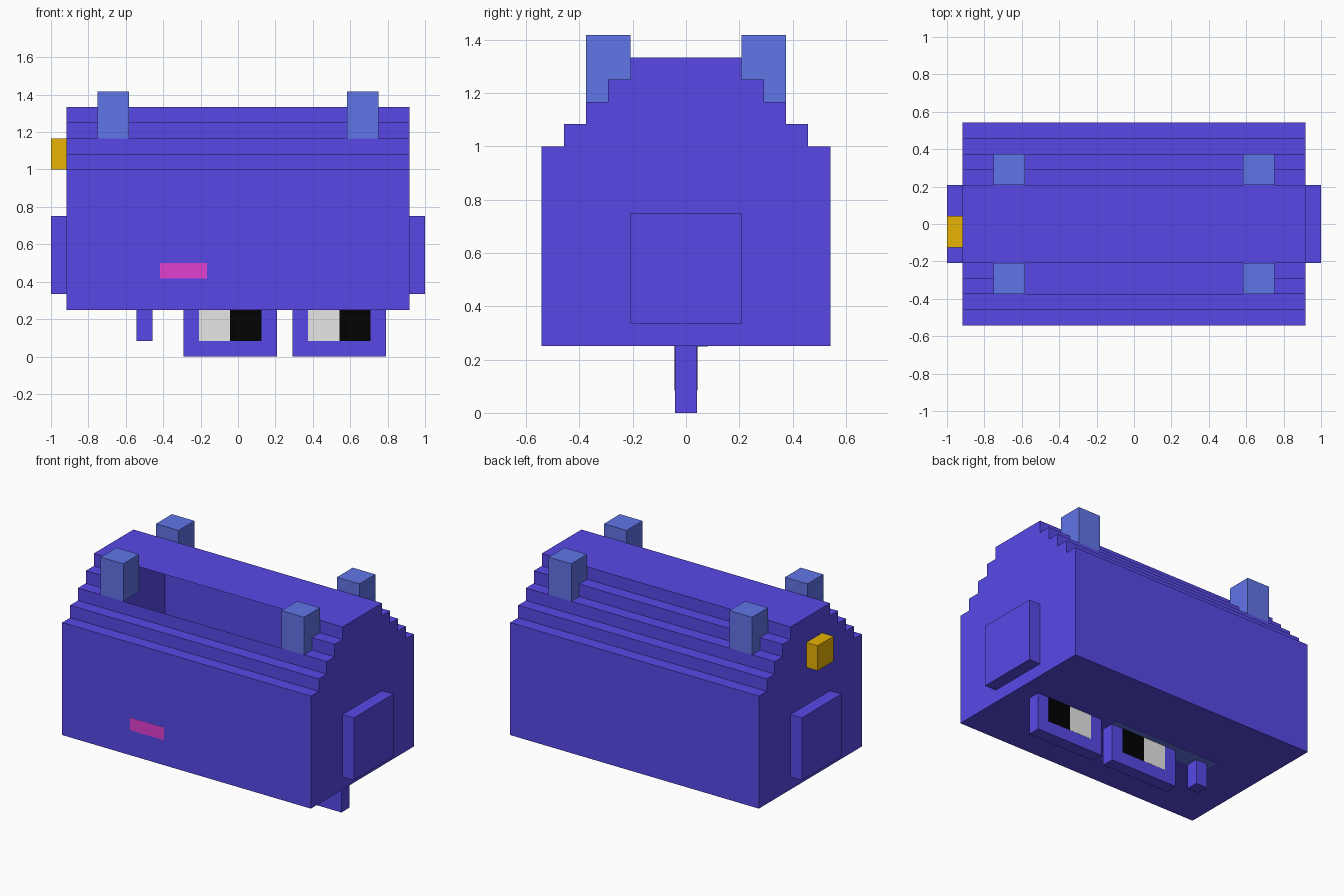
import bpy, bmesh

if "Cube" in bpy.data.objects:
    bpy.data.objects.remove(bpy.data.objects["Cube"])

U = 1 / 24  # the model sits on a grid of 24 steps per unit
T = 0.001   # thickness of painted plates


def material(name, r, g, b):
    lin = [((c / 255 + 0.055) / 1.055) ** 2.4 if c > 10 else c / 255 / 12.92 for c in (r, g, b)]
    m = bpy.data.materials.new(name)
    m.diffuse_color = (*lin, 1)
    m.use_nodes = True
    m.node_tree.nodes["Principled BSDF"].inputs["Base Color"].default_value = m.diffuse_color
    return m


VIOLET = material("violet", 87, 73, 231)
BLUE = material("soft blue", 97, 117, 231)
GOLD = material("gold", 231, 178, 3)
PINK = material("pink", 227, 64, 209)
WHITE = material("white", 231, 231, 231)
BLACK = material("black", 2, 2, 2)


def finish(name, bm, mat):
    mesh = bpy.data.meshes.new(name)
    bm.to_mesh(mesh)
    bm.free()
    mesh.materials.append(mat)
    ob = bpy.data.objects.new(name, mesh)
    bpy.context.collection.objects.link(ob)
    return ob


def box(name, mat, x, y, z):
    """Box from (low, high) pairs."""
    bm = bmesh.new()
    bmesh.ops.create_cube(bm, size=1)
    for v in bm.verts:
        for i, (lo, hi) in enumerate((x, y, z)):
            v.co[i] = lo if v.co[i] < 0 else hi
    return finish(name, bm, mat)


# hollow body: stepped profile swept along x, with a slot left open at the front
half = [(13, 6), (13, 24), (11, 24), (11, 26), (9, 26), (9, 28),
        (7, 28), (7, 30), (5, 30), (5, 32)]
profile = half + [(-y, z) for y, z in reversed(half)]
bm = bmesh.new()
rings = [[bm.verts.new((x * U, y * U, z * U)) for y, z in profile]
         for x in (-22, -14, 14, 22)]
n = len(profile)
for s in range(3):
    a, b = rings[s], rings[s + 1]
    for i in range(n):
        j = (i + 1) % n
        in_slot = all(-9 <= profile[k][0] <= -5 and profile[k][1] >= 28 for k in (i, j))
        if s == 1 and in_slot:
            continue
        bm.faces.new((a[i], a[j], b[j], b[i]))
bm.faces.new(rings[0])
bm.faces.new(rings[-1][::-1])
bmesh.ops.recalc_face_normals(bm, faces=bm.faces)
finish("hollow_body", bm, VIOLET)

# four short posts on the roof steps
for x in (-18, 14):
    for y in (-9, 5):
        box("roof_post", BLUE, (x * U, (x + 4) * U), (y * U, (y + 4) * U), (28 * U, 34 * U))

# raised panels on both ends
for x in (-24, 22):
    box("end_panel", VIOLET, (x * U, (x + 2) * U), (-5 * U, 5 * U), (8 * U, 18 * U))

# gold block on the left end
box("gold_block", GOLD, (-1, -22 * U), (-3 * U, U), (24 * U, 28 * U))

# pink plate on the front
box("pink_plate", PINK, (-10 * U, -4 * U), (-13 * U - T, -13 * U), (10 * U, 12 * U))

# hanging frames with a white and a black plate on each side
for x in (-7, 7):
    box("hanging_frame", VIOLET, (x * U, (x + 12) * U), (-U, U), (0, 6 * U))
    for y in (-U - T, U):
        box("white_plate", WHITE, ((x + 2) * U, (x + 6) * U), (y, y + T), (2 * U, 6 * U))
        box("black_plate", BLACK, ((x + 6) * U, (x + 10) * U), (y, y + T), (2 * U, 6 * U))

# small hanging peg and the blue strip on the underside
box("hanging_peg", VIOLET, (-13 * U, -11 * U), (-U, U), (2 * U, 6 * U))
box("underside_strip", BLUE, (-14 * U, 5 * U), (-U, 2 * U), (6 * U - T, 6 * U))
